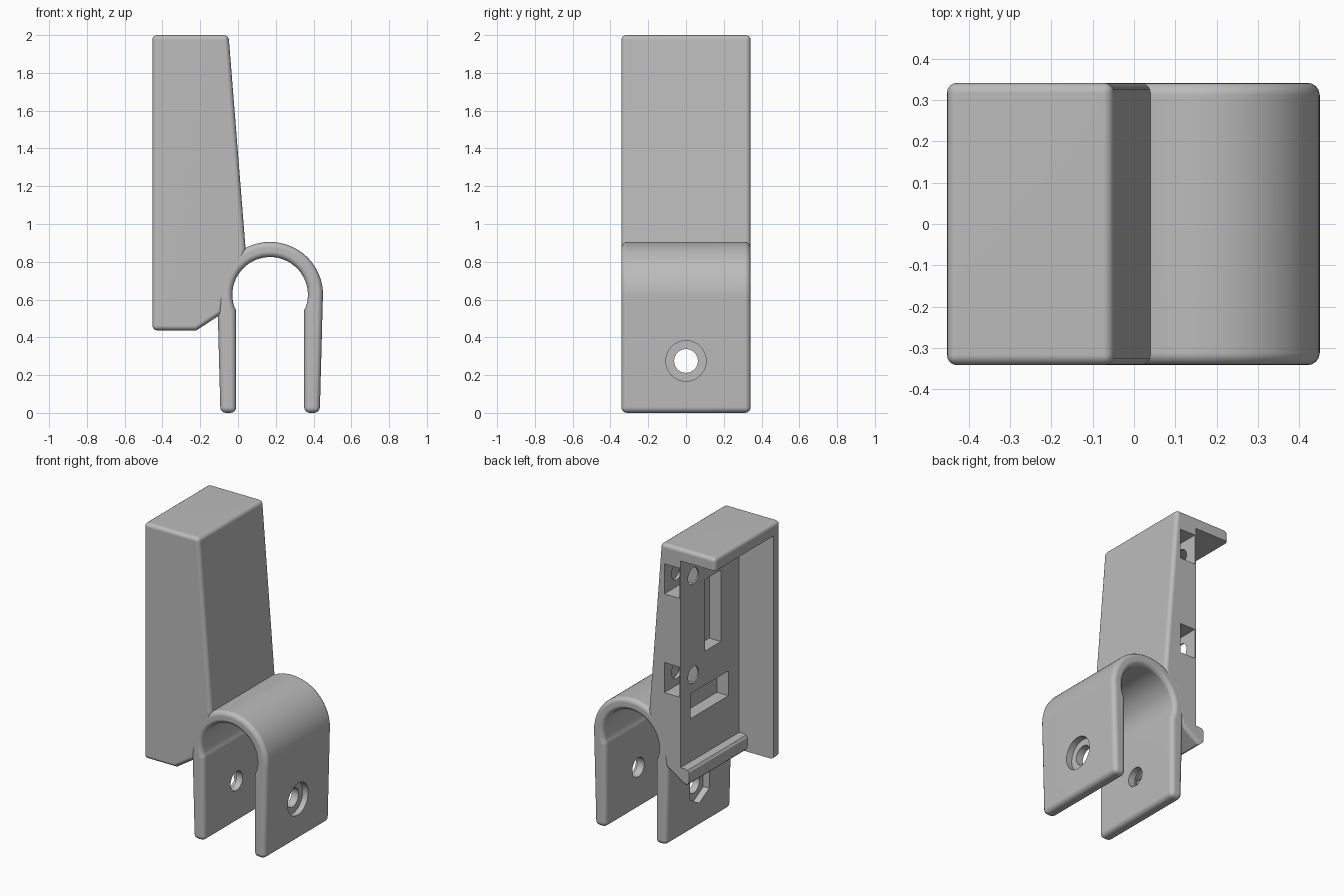
import bpy, bmesh, math
from mathutils import Matrix, Vector

cube = bpy.data.objects.get("Cube")
if cube:
    bpy.data.objects.remove(cube, do_unlink=True)

plastic = bpy.data.materials.new("grey plastic")
plastic.use_nodes = True
GREY = (0.5, 0.5, 0.5, 1)
plastic.diffuse_color = GREY
plastic.node_tree.nodes["Principled BSDF"].inputs["Base Color"].default_value = GREY


def link(name, bm):
    bmesh.ops.recalc_face_normals(bm, faces=bm.faces)
    mesh = bpy.data.meshes.new(name)
    bm.to_mesh(mesh)
    bm.free()
    mesh.materials.append(plastic)
    obj = bpy.data.objects.new(name, mesh)
    bpy.context.collection.objects.link(obj)
    return obj


def prism(name, profile, y0, y1):
    """Extrude an x-z profile along y."""
    bm = bmesh.new()
    face = bm.faces.new([bm.verts.new((x, y0, z)) for x, z in profile])
    grown = bmesh.ops.extrude_face_region(bm, geom=[face])["geom"]
    verts = [v for v in grown if isinstance(v, bmesh.types.BMVert)]
    bmesh.ops.translate(bm, verts=verts, vec=(0, y1 - y0, 0))
    return link(name, bm)


def box(name, x0, x1, y0, y1, z0, z1):
    return prism(name, [(x0, z0), (x1, z0), (x1, z1), (x0, z1)], y0, y1)


def rod(name, x0, x1, y, z, radius, sides=32):
    """Cylinder or hexagon lying along x, one corner pointing up."""
    bm = bmesh.new()
    place = Matrix.Translation(Vector(((x0 + x1) / 2, y, z))) @ Matrix.Rotation(math.pi / 2, 4, 'Y')
    turn = Matrix.Rotation(math.pi / 2 if sides == 6 else 0, 4, 'Z')
    bmesh.ops.create_cone(bm, cap_ends=True, segments=sides, radius1=radius,
                          radius2=radius, depth=x1 - x0, matrix=place @ turn)
    # create_cone puts its first corner on local y, so the hexagon is turned upright
    return link(name, bm)


def finish(obj, bevel, cutters):
    """Round the edges, subtract the cutters, then shade."""
    bpy.ops.object.select_all(action='DESELECT')
    obj.select_set(True)
    bpy.context.view_layer.objects.active = obj
    mod = obj.modifiers.new("rounding", 'BEVEL')
    mod.width, mod.segments = bevel, 4
    mod.limit_method, mod.angle_limit = 'ANGLE', math.radians(35)
    mod.use_clamp_overlap = False
    bpy.ops.object.modifier_apply(modifier=mod.name)
    for cutter in cutters:
        mod = obj.modifiers.new("cut", 'BOOLEAN')
        mod.operation, mod.solver, mod.object = 'DIFFERENCE', 'EXACT', cutter
        bpy.ops.object.modifier_apply(modifier=mod.name)
        bpy.data.objects.remove(cutter, do_unlink=True)
    bpy.ops.object.shade_smooth_by_angle(angle=math.radians(30))
    mod = obj.modifiers.new("even shading", 'WEIGHTED_NORMAL')
    mod.keep_sharp = True
    bpy.ops.object.modifier_apply(modifier=mod.name)


HALF = 0.342

# Tall tapered holder, its foot buried in the clamp ring
holder = prism("holder_block", [
    (-0.453, 0.437), (-0.22, 0.437), (-0.085, 0.525), (-0.07, 0.62), (-0.038, 0.745),
    (0.035, 0.83), (0.04, 0.87), (-0.05, 2.0), (-0.453, 2.0)], -HALF, HALF)

# Open bay with a top shelf, a low bottom lip and one side wall
bay = prism("bay_cutter", [
    (-0.6, 0.3), (-0.235, 0.3), (-0.235, 0.437), (-0.255, 0.455), (-0.26, 0.475),
    (-0.26, 0.53), (-0.25, 0.545), (-0.235, 0.55), (-0.2, 0.55), (-0.2, 1.92),
    (-0.6, 1.92)], -0.272, 0.6)
cuts = [bay,
        box("tall_slot_cutter", -0.3, -0.115, -0.08, 0.085, 1.225, 1.7),
        box("wide_slot_cutter", -0.3, -0.115, -0.16, 0.24, 0.835, 1.0)]
# Nut pockets from the side, each met by a screw hole through the plate
for z in (1.77, 1.115):
    cuts.append(box("nut_pocket_cutter", -0.19, -0.08, 0.12, 0.6, z - 0.1, z + 0.1))
    cuts.append(rod("screw_hole_cutter", -0.3, -0.06, 0.21, z, 0.055))
finish(holder, 0.025, cuts)

# Pipe clamp: horseshoe ring running into two straight legs
CX, CZ, OUTER, INNER = 0.17, 0.625, 0.28, 0.2


def arc(radius, start, end, steps=40):
    return [(CX + radius * math.cos(math.radians(start + (end - start) * i / steps)),
             CZ + radius * math.sin(math.radians(start + (end - start) * i / steps)))
            for i in range(steps + 1)]


profile = ([(0.433, 0)] + arc(OUTER, -5, 185) + [(-0.093, 0), (-0.01, 0), (-0.01, 0.545)]
           + arc(INNER, 198, -18) + [(0.35, 0.545), (0.35, 0)])
clamp = prism("pipe_clamp", profile, -HALF, HALF)

# Cross bolt hole, round recess for the head and hexagonal recess for the nut
finish(clamp, 0.03, [
    rod("bolt_hole_cutter", -0.3, 0.6, 0, 0.275, 0.063),
    rod("bolt_head_cutter", 0.4, 0.6, 0, 0.275, 0.107),
    rod("nut_recess_cutter", -0.3, -0.055, 0, 0.275, 0.118, 6)])
